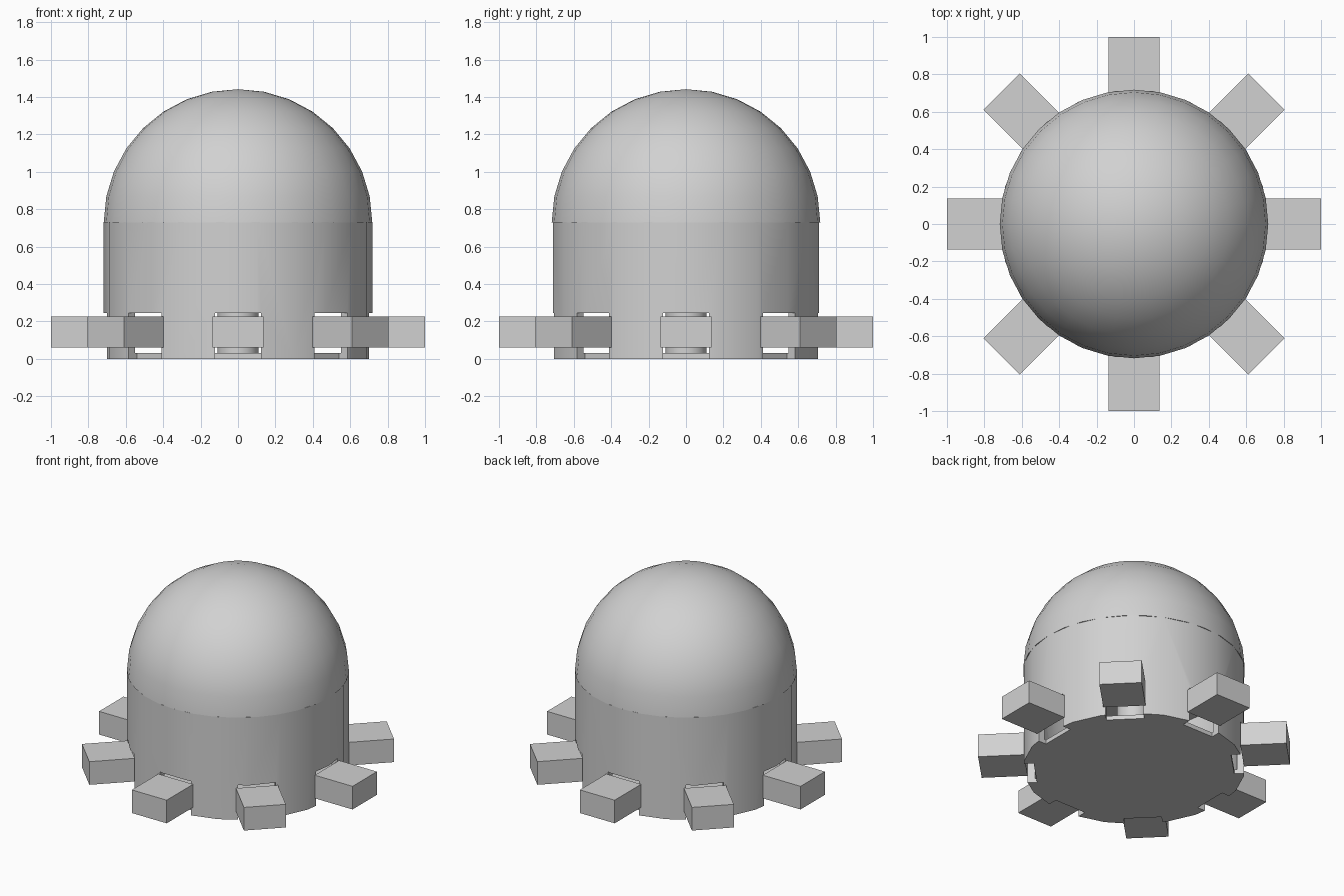
import bpy, bmesh, math
from mathutils import Matrix, Vector

cube = bpy.data.objects.get("Cube")
if cube:
    bpy.data.objects.remove(cube, do_unlink=True)

grey = bpy.data.materials.new("plain grey")
grey.use_nodes = True
GREY = (0.64, 0.64, 0.64, 1)
grey.diffuse_color = GREY
grey.node_tree.nodes["Principled BSDF"].inputs["Base Color"].default_value = GREY

SPOKES = 8
SIDES = 22


def add_object(name, bm, smooth=False):
    mesh = bpy.data.meshes.new(name)
    bm.to_mesh(mesh)
    bm.free()
    obj = bpy.data.objects.new(name, mesh)
    obj.data.materials.append(grey)
    bpy.context.collection.objects.link(obj)
    if smooth:
        smooth_object(obj)
    return obj


def select_only(obj):
    bpy.ops.object.select_all(action="DESELECT")
    obj.select_set(True)
    bpy.context.view_layer.objects.active = obj


def smooth_object(obj):
    select_only(obj)
    bpy.ops.object.shade_smooth_by_angle(angle=math.radians(30))


def radial_box(bm, angle, r0, r1, width, z0, z1):
    """Box reaching outward from r0 to r1 in the given direction."""
    turn = Matrix.Rotation(angle, 4, "Z")
    place = Matrix.Translation(Vector(((r0 + r1) / 2, 0, (z0 + z1) / 2)))
    size = Matrix.Diagonal((r1 - r0, width, z1 - z0, 1))
    bmesh.ops.create_cube(bm, size=1, matrix=turn @ place @ size)


def cylinder(bm, radius, z0, z1, sides):
    # vertices are set from a ring so that one always lies on the x axis
    ring = [bm.verts.new((radius * math.cos(math.tau * i / sides),
                          radius * math.sin(math.tau * i / sides), z0))
            for i in range(sides)]
    base = bm.faces.new(ring)
    out = bmesh.ops.extrude_face_region(bm, geom=[base], use_keep_orig=True)
    top = [v for v in out["geom"] if isinstance(v, bmesh.types.BMVert)]
    bmesh.ops.translate(bm, verts=top, vec=(0, 0, z1 - z0))
    faces = list({f for v in ring + top for f in v.link_faces})
    bmesh.ops.recalc_face_normals(bm, faces=faces)
    return faces


# Hollow drum body with a floor and a ceiling
bm = bmesh.new()
cavity = cylinder(bm, 0.67, 0.03, 0.69, SIDES)
bmesh.ops.reverse_faces(bm, faces=cavity)
cylinder(bm, 0.718, 0, 0.73, SIDES)
body = add_object("drum_body", bm)

# Slots through the lower wall, one behind each block
bm = bmesh.new()
for i in range(SPOKES):
    radial_box(bm, math.tau * i / SPOKES, 0.64, 0.85, 0.245, -0.1, 0.245)
cutter = add_object("slot_cutter", bm)
cutter.hide_render = True
cut = body.modifiers.new("slots", "BOOLEAN")
cut.operation = "DIFFERENCE"
cut.solver = "EXACT"
cut.object = cutter
select_only(body)
bpy.ops.object.modifier_apply(modifier=cut.name)
bpy.data.objects.remove(cutter, do_unlink=True)
smooth_object(body)

# Inner post in the middle of the drum
bm = bmesh.new()
cylinder(bm, 0.11, 0.02, 0.7, SIDES)
add_object("inner_post", bm, smooth=True)

# Dome: upper half of a sphere with a closed base
bm = bmesh.new()
bmesh.ops.create_uvsphere(bm, u_segments=32, v_segments=16, radius=0.718)
bmesh.ops.bisect_plane(bm, geom=bm.verts[:] + bm.edges[:] + bm.faces[:],
                       dist=0.001, plane_co=(0, 0, 0), plane_no=(0, 0, 1),
                       clear_inner=True)
rim = [e for e in bm.edges if e.is_boundary]
bmesh.ops.contextual_create(bm, geom=rim)
bmesh.ops.recalc_face_normals(bm, faces=bm.faces[:])
bmesh.ops.scale(bm, verts=bm.verts[:], vec=(1, 1, 0.992))
bmesh.ops.translate(bm, verts=bm.verts[:], vec=(0, 0, 0.729))
add_object("dome", bm, smooth=True)

# Ring of blocks around the foot
for i in range(SPOKES):
    bm = bmesh.new()
    radial_box(bm, math.tau * i / SPOKES, 0.702, 1.0, 0.275, 0.06, 0.225)
    add_object(f"foot_block_{i + 1}", bm)
